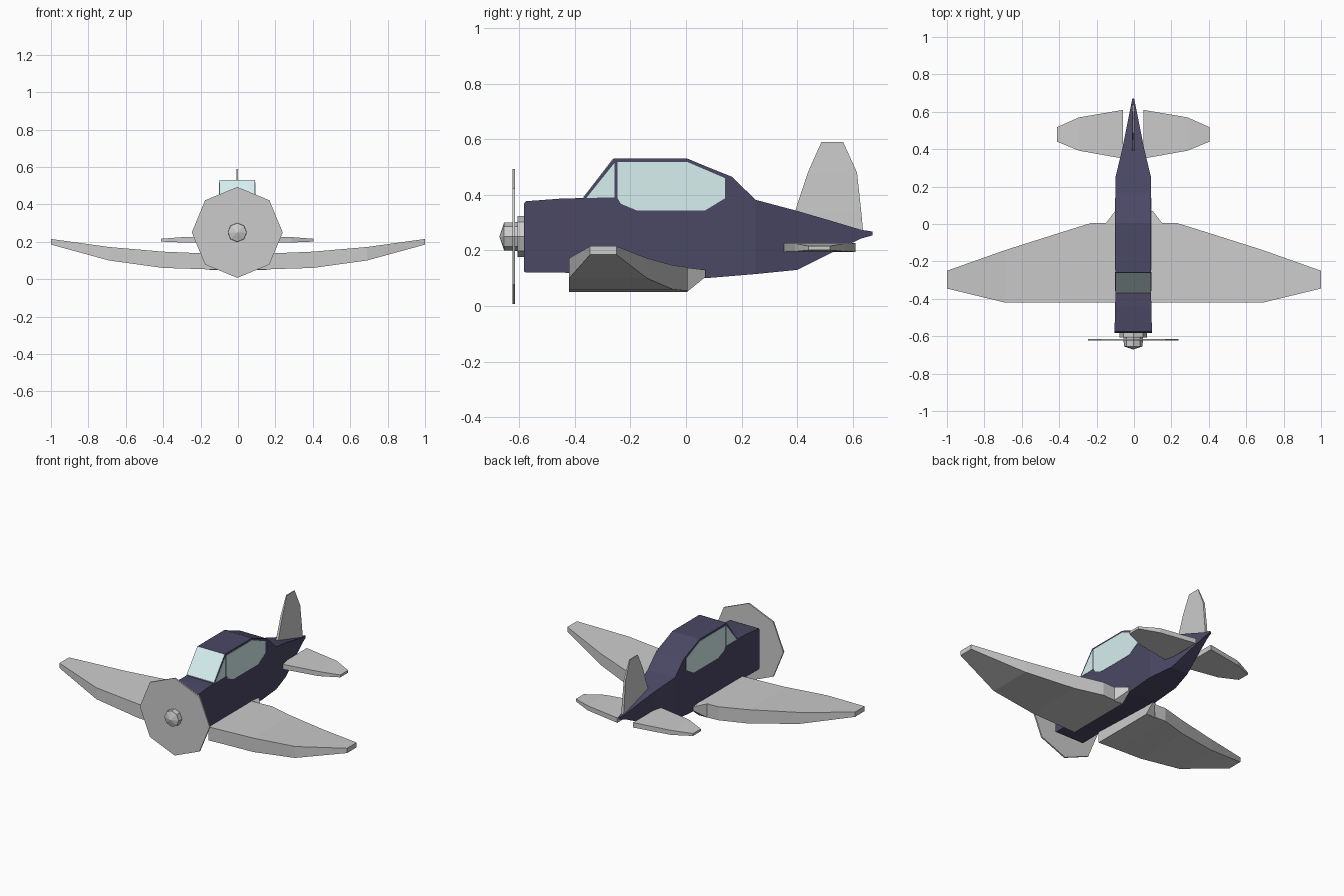
import bpy, bmesh, math
from mathutils import Vector

if "Cube" in bpy.data.objects:
    bpy.data.objects.remove(bpy.data.objects["Cube"])

CX = -0.004   # body centre line


def material(name, rgb):
    m = bpy.data.materials.new(name)
    m.diffuse_color = (*rgb, 1)
    m.use_nodes = True
    m.node_tree.nodes["Principled BSDF"].inputs["Base Color"].default_value = m.diffuse_color
    return m


navy = material("navy_paint", (0.07, 0.065, 0.13))
glass = material("pale_glass", (0.68, 0.87, 0.87))


def loft(name, rings, mat=None, mirror=False, cx=CX):
    """Skin a list of equal-length point rings and cap both ends."""
    bm = bmesh.new()
    loops = [[bm.verts.new(p) for p in r] for r in rings]
    n = len(loops[0])
    for a, b in zip(loops, loops[1:]):
        for i in range(n):
            j = (i + 1) % n
            bm.faces.new((a[i], a[j], b[j], b[i]))
    bm.faces.new(loops[0])
    bm.faces.new(loops[-1])
    bmesh.ops.recalc_face_normals(bm, faces=bm.faces)
    me = bpy.data.meshes.new(name)
    bm.to_mesh(me)
    bm.free()
    ob = bpy.data.objects.new(name, me)
    ob.location.x = cx
    bpy.context.collection.objects.link(ob)
    if mat:
        me.materials.append(mat)
    if mirror:
        ob.modifiers.new("mirror", 'MIRROR').use_clip = False
    return ob


def box_y(y, zb, zt, x0, x1):
    return [(x0, y, zb), (x1, y, zb), (x1, y, zt), (x0, y, zt)]


def box_x(x, y0, y1, zb, zt):
    return [(x, y0, zb), (x, y1, zb), (x, y1, zt), (x, y0, zt)]


def plate(pts, x0, x1):
    return [[(x, y, z) for y, z in pts] for x in (x0, x1)]


def disc(y, r, n=8):
    return [(r * math.sin(2 * math.pi * i / n), y,
             0.25 + r * math.cos(2 * math.pi * i / n)) for i in range(n)]


# Fuselage: y, bottom, top, half width
stations = [(-.583, .125, .368, .099), (-.575, .12, .377, .1), (-.44, .12, .387, .097),
            (-.37, .117, .388, .095), (-.26, .113, .53, .095), (.005, .103, .53, .095),
            (.07, .1, .503, .095), (.165, .108, .465, .095), (.25, .115, .382, .095),
            (.4, .13, .342, .059), (.54, .2, .301, .031), (.63, .243, .274, .013),
            (.67, .254, .268, .005)]
loft("fuselage", [box_y(y, b, t, -w, w) for y, b, t, w in stations], navy)

# Windscreen and side windows
loft("windscreen", [box_y(-.368, .388, .393, -.095, .095),
                    box_y(-.262, .525, .531, -.095, .095)], glass)
loft("side_window", plate([(-.247, .518), (.005, .518), (.14, .46), (.14, .387), (.067, .343),
                           (-.175, .343), (-.235, .368), (-.247, .39)], .09, .097), glass, True)
loft("quarter_window", plate([(-.358, .389), (-.257, .515), (-.257, .39)], .09, .097), glass, True)

# Main wings with dihedral: x, front, back, bottom, top
wing = [(.09, -.42, .005, .05, .135), (.23, -.42, .005, .055, .14), (.4, -.42, -.048, .06, .147),
        (.69, -.42, -.14, .1, .172), (1, -.345, -.25, .185, .215)]
loft("main_wing", [box_x(*s) for s in wing], mirror=True, cx=0)
loft("wing_root_fillet", [box_y(.003, .05, .138, .088, .152),
                          box_y(.07, .105, .13, .088, .1)], mirror=True, cx=0)

# Tailplane
tail = [(.055, .35, .61, .195, .226), (.29, .392, .57, .196, .225), (.407, .44, .518, .201, .216)]
loft("tailplane", [box_x(*s) for s in tail], mirror=True)

# Fin: z, front, back, half thickness
fin = [(.265, .39, .637, .008), (.34, .392, .63, .008), (.48, .438, .615, .006), (.59, .487, .565, .003)]
loft("tail_fin", [[(-w, a, z), (w, a, z), (w, b, z), (-w, b, z)] for z, a, b, w in fin])

# Propeller disc, engine hub and spinner
loft("propeller_disc", [disc(-.623, .243), disc(-.614, .243)])
loft("engine_hub", [disc(-.606, .073), disc(-.578, .073)])
loft("spinner", [disc(-.67, .002), disc(-.654, .05), disc(-.6, .052)])
